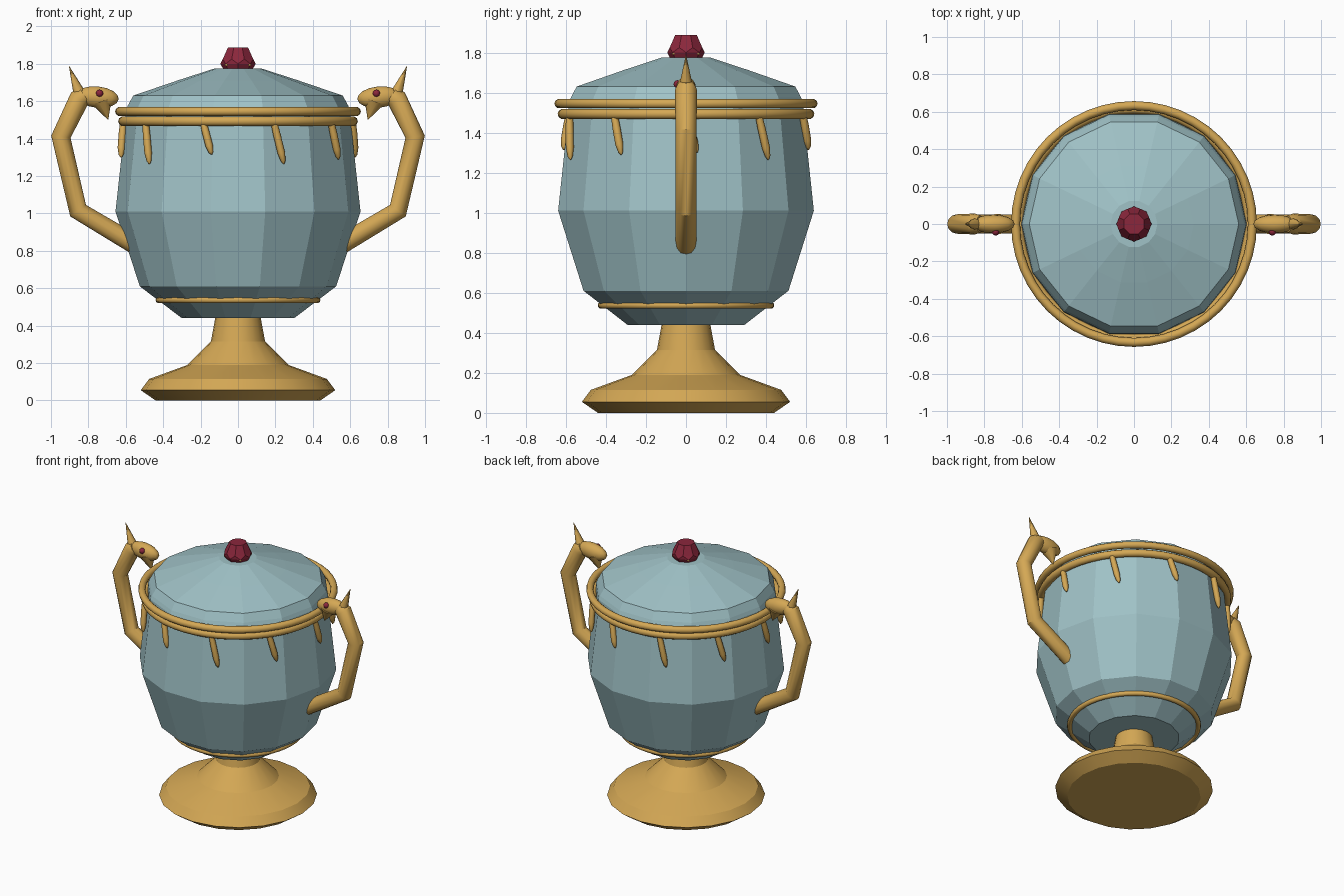
import bpy, bmesh, math
from mathutils import Vector, Matrix

if "Cube" in bpy.data.objects:
    bpy.data.objects.remove(bpy.data.objects["Cube"])


def material(name, rgb):
    m = bpy.data.materials.new(name)
    m.diffuse_color = (*rgb, 1)
    m.use_nodes = True
    m.node_tree.nodes["Principled BSDF"].inputs["Base Color"].default_value = m.diffuse_color
    return m


BLUE = material("pale_blue_glaze", (0.35, 0.54, 0.57))
GOLD = material("gold", (0.66, 0.39, 0.09))
RUBY = material("ruby_red", (0.26, 0.02, 0.045))


def finish(bm, name, mat, angle=0):
    """Turn a bmesh into an object, smooth below the given edge angle."""
    bmesh.ops.recalc_face_normals(bm, faces=bm.faces)
    for f in bm.faces:
        f.smooth = angle > 0
    for e in bm.edges:
        e.smooth = e.calc_face_angle(0) < math.radians(angle)
    me = bpy.data.meshes.new(name)
    bm.to_mesh(me)
    bm.free()
    me.materials.append(mat)
    ob = bpy.data.objects.new(name, me)
    bpy.context.collection.objects.link(ob)
    return ob


def skin(bm, rings, closed=False):
    """Bridge a list of vertex rings, capping the ends unless closed."""
    n = len(rings[0])
    pairs = list(zip(rings, rings[1:])) + ([(rings[-1], rings[0])] if closed else [])
    for a, b in pairs:
        for i in range(n):
            j = (i + 1) % n
            bm.faces.new((a[i], a[j], b[j], b[i]))
    if not closed:
        bm.faces.new(rings[0][::-1])
        bm.faces.new(rings[-1])


def lathe(name, profile, n, mat, angle=0):
    bm = bmesh.new()
    rings = [[bm.verts.new((r * math.cos(math.tau * i / n), r * math.sin(math.tau * i / n), z))
              for i in range(n)] for r, z in profile]
    skin(bm, rings)
    return finish(bm, name, mat, angle)


def torus(name, major, minor, z, n=48, m=10):
    bm = bmesh.new()
    rings = []
    for i in range(n):
        a = math.tau * i / n
        ring = []
        for k in range(m):
            b = math.tau * k / m
            r = major + minor * math.cos(b)
            ring.append(bm.verts.new((r * math.cos(a), r * math.sin(a), z + minor * math.sin(b))))
        rings.append(ring)
    skin(bm, rings, closed=True)
    return finish(bm, name, GOLD, 60)


def tube(name, points, radii, n=12, angle=40):
    bm = bmesh.new()
    pts = [Vector(p) for p in points]
    rings = []
    for i, p in enumerate(pts):
        d_in = (p - pts[max(i - 1, 0)]).normalized()
        d_out = (pts[min(i + 1, len(pts) - 1)] - p).normalized()
        t = (d_in + d_out).normalized()
        u = t.orthogonal() if abs(t.y) > 0.9 else Vector((0, 1, 0)).cross(t)
        u.normalize()
        v = t.cross(u)
        rings.append([bm.verts.new(p + radii[i] * (u * math.cos(math.tau * k / n) + v * math.sin(math.tau * k / n)))
                      for k in range(n)])
    skin(bm, rings)
    return finish(bm, name, GOLD, angle)


def ellipsoid(name, centre, radii, mat, tilt=0, n=16):
    bm = bmesh.new()
    mtx = Matrix.Translation(centre) @ Matrix.Rotation(tilt, 4, 'Y') @ Matrix.Diagonal((*radii, 1))
    bmesh.ops.create_uvsphere(bm, u_segments=n, v_segments=n // 2, radius=1, matrix=mtx)
    return finish(bm, name, mat, 60)


# Foot, bowl and lid
lathe("foot", [(0.44, 0), (0.52, 0.055), (0.475, 0.115), (0.27, 0.19), (0.145, 0.315), (0.12, 0.45)],
      20, GOLD, 25)
lathe("bowl", [(0.30, 0.44), (0.525, 0.61), (0.655, 1.01), (0.605, 1.47), (0.60, 1.55)], 14, BLUE)
lathe("lid", [(0.60, 1.55), (0.59, 1.575), (0.56, 1.63), (0.32, 1.712), (0.125, 1.775)], 14, BLUE)

# Gold bands
torus("upper_rim_band", 0.633, 0.024, 1.545)
torus("lower_rim_band", 0.615, 0.026, 1.493)
torus("bottom_band", 0.424, 0.017, 0.537)

# Slanted drips hanging from the rim
tips = (1.30, 1.29, 1.265, 1.315, 1.265)
for i in range(10):
    a0 = -math.tau * i / 10
    tip = tips[i % 5]
    pts = []
    for t, r in ((0, 0.612), (0.35, 0.618), (0.75, 0.625), (0.93, 0.627), (1, 0.627)):
        a = a0 + math.radians(5) * t
        pts.append((r * math.cos(a), r * math.sin(a), 1.50 + (tip - 1.50) * t))
    tube(f"drip_{i + 1}", pts, (0.017, 0.02, 0.02, 0.013, 0.004), 8, 60)

# Faceted jewel with twisted rings, held by small gold beads
bm = bmesh.new()
rings = []
for r, z, twist in ((0.075, 1.765, 0), (0.094, 1.80, 0), (0.088, 1.825, 0.5), (0.058, 1.888, 0.5)):
    rings.append([bm.verts.new((r * math.cos(math.tau * (i + twist) / 8), r * math.sin(math.tau * (i + twist) / 8), z))
                  for i in range(8)])
skin(bm, rings)
bmesh.ops.triangulate(bm, faces=[f for f in bm.faces if len(f.verts) == 4])
finish(bm, "lid_jewel", RUBY)
for i in range(4):
    a = math.tau * (i + 0.5) / 4
    ellipsoid(f"jewel_bead_{i + 1}", (0.084 * math.cos(a), 0.084 * math.sin(a), 1.797), (0.01,) * 3, GOLD, 0, 8)

# Creature-headed handles, mirrored left and right
for side, s in (("right", 1), ("left", -1)):
    tube(f"{side}_handle", [(s * x, 0, z) for x, z in
                            ((0.52, 0.815), (0.855, 1.015), (0.947, 1.41), (0.85, 1.61), (0.82, 1.63))],
         (0.052, 0.052, 0.052, 0.056, 0.045), 12, 35)
    ellipsoid(f"{side}_head", (s * 0.752, 0, 1.622), (0.115, 0.05, 0.057), GOLD, -s * 0.1)
    tube(f"{side}_jaw", [(s * 0.728, 0, 1.60), (s * 0.695, 0, 1.503)], (0.056, 0.002), 10, 45)
    tube(f"{side}_horn", [(s * 0.845, 0, 1.635), (s * 0.903, 0, 1.787)], (0.034, 0.001), 8, 50)
    ellipsoid(f"{side}_eye", (s * 0.74, -0.042, 1.642), (0.02, 0.02, 0.02), RUBY, 0, 12)
